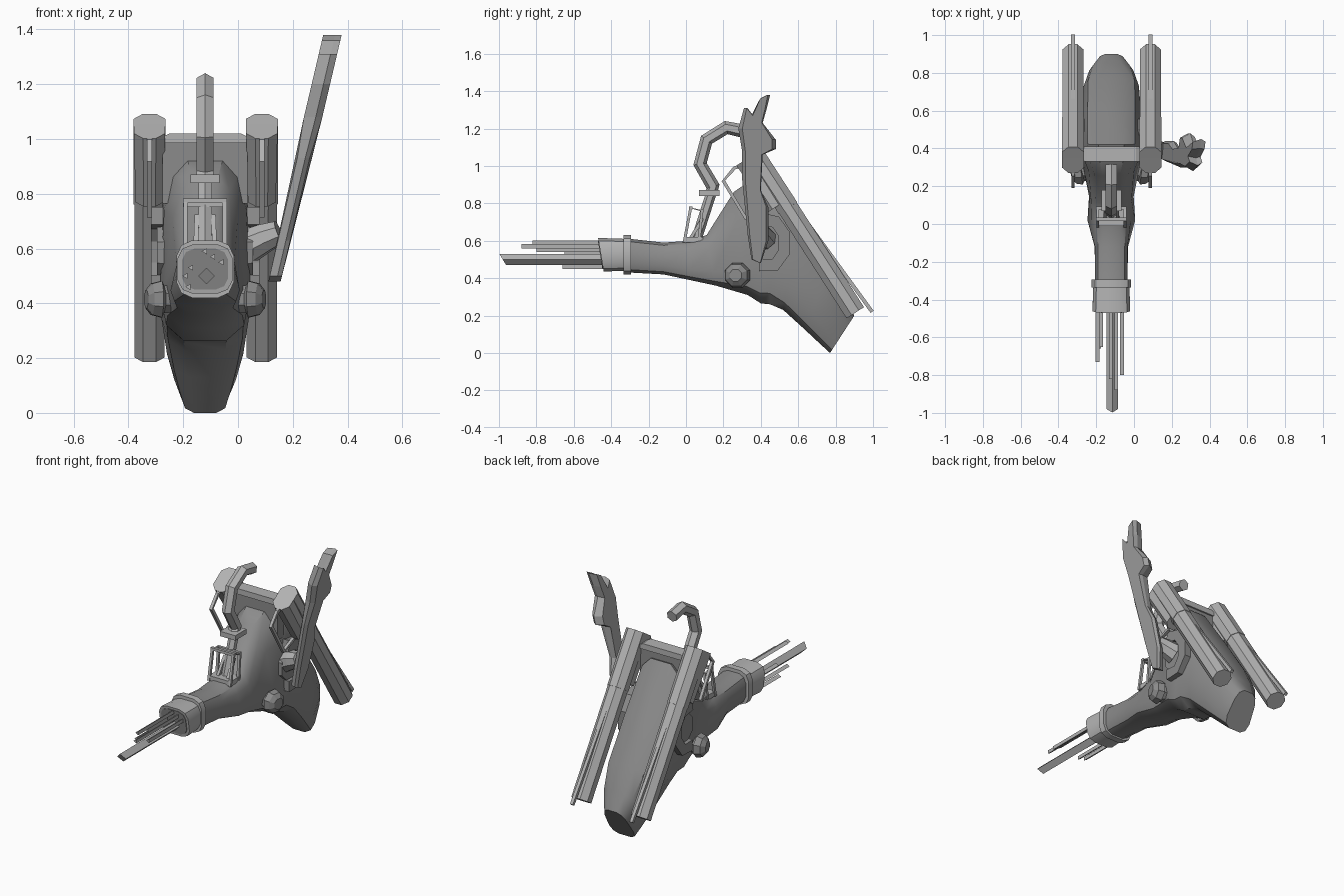
import bpy, bmesh, math
from mathutils import Vector

cube = bpy.data.objects.get("Cube")
if cube:
    bpy.data.objects.remove(cube, do_unlink=True)

CX = -0.12  # centre line of the hull


def material(name, value):
    m = bpy.data.materials.new(name)
    m.use_nodes = True
    col = (value, value, value, 1)
    m.diffuse_color = col
    m.node_tree.nodes["Principled BSDF"].inputs["Base Color"].default_value = col
    return m


HULL = material("dark grey", 0.26)
METAL = material("light grey", 0.45)
ARM = material("mid grey", 0.36)


def finish(name, bm, mat, angle=None):
    bmesh.ops.recalc_face_normals(bm, faces=bm.faces)
    me = bpy.data.meshes.new(name)
    bm.to_mesh(me)
    bm.free()
    me.materials.append(mat)
    ob = bpy.data.objects.new(name, me)
    bpy.context.collection.objects.link(ob)
    if angle:
        bpy.ops.object.select_all(action="DESELECT")
        ob.select_set(True)
        bpy.context.view_layer.objects.active = ob
        bpy.ops.object.shade_smooth_by_angle(angle=math.radians(angle))


def skin(name, rings, mat, angle=None):
    bm = bmesh.new()
    rows = [[bm.verts.new(p) for p in ring] for ring in rings]
    n = len(rows[0])
    for a, b in zip(rows, rows[1:]):
        for i in range(n):
            j = (i + 1) % n
            bm.faces.new((a[i], a[j], b[j], b[i]))
    bm.faces.new(rows[0])
    bm.faces.new(rows[-1])
    finish(name, bm, mat, angle)


def section(py, pz, qy, qz, top, bottom, n=12, power=0.6):
    """Rounded box outline between an upper point and a lower point."""
    peak = math.cos(math.pi / n) ** power
    ring = []
    for i in range(n):
        a = math.tau * (i + 0.5) / n
        c, s = math.cos(a), math.sin(a)
        u = math.copysign(abs(c) ** power, c) / peak
        v = math.copysign(abs(s) ** power, s) / peak
        t = (v + 1) / 2
        ring.append((CX + u * (bottom + (top - bottom) * t),
                     qy + (py - qy) * t, qz + (pz - qz) * t))
    return ring


def sweep(name, pts, radius, mat, sides=4):
    """Straight-sided tube along a path; radius may be one per point."""
    pts = [Vector(p) for p in pts]
    radii = radius if isinstance(radius, list) else [radius] * len(pts)
    rings = []
    for i, p in enumerate(pts):
        t = (pts[min(i + 1, len(pts) - 1)] - pts[max(i - 1, 0)]).normalized()
        ref = Vector((0, 0, 1)) if abs(t.x) > 0.7 else Vector((1, 0, 0))
        v = t.cross(ref).normalized()
        u = v.cross(t)
        ring = []
        for k in range(sides):
            a = math.tau * (k + 0.5) / sides
            ring.append(p + (u * math.cos(a) + v * math.sin(a)) * radii[i])
        rings.append(ring)
    skin(name, rings, mat)


def box(name, centre, size, mat):
    bm = bmesh.new()
    bmesh.ops.create_cube(bm, size=1)
    for v in bm.verts:
        v.co = Vector([c + s * k for c, s, k in zip(centre, size, v.co)])
    finish(name, bm, mat)


# Hull: neck, hood, and the long tail that slopes down at the back
skin("hull", [section(*s) for s in (
    (-0.30, 0.61, -0.30, 0.43, 0.085, 0.085),
    (-0.12, 0.59, -0.12, 0.42, 0.085, 0.09),
    (0.02, 0.60, 0.02, 0.39, 0.09, 0.14),
    (0.11, 0.63, 0.16, 0.36, 0.10, 0.125),
    (0.255, 0.86, 0.33, 0.31, 0.10, 0.17),
    (0.34, 0.92, 0.40, 0.265, 0.14, 0.175),
    (0.42, 0.95, 0.45, 0.26, 0.15, 0.17),
    (0.61, 0.68, 0.52, 0.23, 0.15, 0.165),
    (0.77, 0.44, 0.63, 0.13, 0.15, 0.135),
    (0.85, 0.30, 0.71, 0.055, 0.12, 0.11),
    (0.90, 0.20, 0.77, 0.0, 0.07, 0.09))], HULL, 35)

# Upright wall behind the hood with a light chamfered rim
box("rear_wall", (CX, 0.37, 0.88), (0.31, 0.06, 0.23), HULL)
skin("top_rim", [[(CX + sx * w, y, z) for sx, y in (
    (-1, 0.33), (1, 0.33), (1, 0.41), (-1, 0.41))]
    for w, z in ((0.16, 0.985), (0.16, 1.005), (0.13, 1.02))], METAL)

# Muzzle: collar, flared cap and recessed front plate
skin("muzzle_collar", [section(y, 0.63, y, 0.42, 0.105, 0.105)
                       for y in (-0.335, -0.295)], METAL, 30)
skin("muzzle_cap", [section(*s) for s in (
    (-0.47, 0.615, -0.44, 0.435, 0.1, 0.1),
    (-0.32, 0.61, -0.32, 0.44, 0.095, 0.095))], METAL, 30)
skin("muzzle_plate", [section(*s) for s in (
    (-0.471, 0.60, -0.447, 0.45, 0.084, 0.084),
    (-0.463, 0.60, -0.439, 0.45, 0.084, 0.084))], HULL)

# Main blade and thin prongs
skin("main_blade", [[(x, y + (z - 0.5) * -0.6, z) for x, z in (
    (-0.145, 0.50), (-0.115, 0.47), (-0.085, 0.50), (-0.115, 0.53))]
    for y in (-0.98, -0.43)], METAL)
for x, z, tip in ((-0.12, 0.59, -0.82), (-0.09, 0.57, -0.88), (-0.06, 0.55, -0.80),
                  (-0.17, 0.53, -0.65), (-0.19, 0.50, -0.73), (-0.18, 0.46, -0.66)):
    sweep("prong", [(x, tip, z), (x, -0.44, z)], 0.013, METAL, 3)

# Paired parts on both sides
for side in (-1, 1):
    x = CX + side * 0.205 + 0.002
    sweep("tank", [(x, 0.36, 1.06), (x, 0.545, 0.775), (x, 0.545, 0.775),
                   (x, 0.905, 0.215)], [0.063, 0.063, 0.06, 0.06], METAL, 8)
    sweep("tank_front_lobe", [(x, 0.318, 1.033), (x, 0.48, 0.78)],
          [0.062, 0.055], METAL, 8)
    sweep("tank_front_bracket", [(x, 0.30, 1.0), (x, 0.26, 0.99), (x, 0.20, 0.92),
                                 (x, 0.32, 0.72), (x, 0.42, 0.76)], 0.013, METAL)
    sweep("tank_rear_rod", [(x, 0.48, 0.84), (x, 0.53, 0.86), (x, 0.995, 0.22)],
          0.014, METAL)

    def out(d, y, z):
        return (CX + side * d, y, z)
    # Curved shoulder guard around a round core
    sweep("shoulder_guard", [out(0.165, y, z) for y, z in (
        (0.39, 0.72), (0.48, 0.70), (0.525, 0.635), (0.525, 0.54),
        (0.475, 0.47), (0.39, 0.47))], 0.047, HULL)
    sweep("shoulder_core", [out(0.08, 0.445, 0.585), out(0.175, 0.445, 0.585)],
          [0.115, 0.10], HULL, 8)
    sweep("side_knob", [out(0.10, 0.29, 0.415), out(0.155, 0.275, 0.415),
                        out(0.16, 0.275, 0.415), out(0.195, 0.27, 0.415),
                        out(0.215, 0.265, 0.415)],
          [0.05, 0.055, 0.072, 0.062, 0.035], HULL, 8)

# Raised arm on the left: a bevelled outline leaning outward
OUTLINE = ((.45, 1.38), (.40, 1.36), (.35, 1.27), (.31, 1.31), (.28, 1.20), (.30, 1.08),
           (.30, .93), (.33, .63), (.35, .50), (.40, .48), (.44, .60), (.44, .78),
           (.40, .87), (.41, 1.06), (.48, 1.09), (.48, 1.14), (.41, 1.23), (.43, 1.30))
skin("raised_arm", [[(0.138 + (z - 0.5) * 0.235 + d * (0.8 + 0.4 * (z > 1)),
                      0.385 + (y - 0.385) * spread, z) for y, z in OUTLINE]
                    for d, spread in ((-0.028, 0.75), (0.008, 1), (0.028, 0.8))], ARM)
sweep("arm_joint", [(0.04, 0.42, 0.61), (0.10, 0.40, 0.64), (0.15, 0.39, 0.66)],
      [0.065, 0.055, 0.045], METAL, 8)

# Crooked pipe with its thin stem and collar
sweep("pipe_stem", [(CX, 0.05, 0.59), (CX, 0.14, 0.87)], 0.028, METAL, 6)
box("pipe_collar", (CX, 0.125, 0.855), (0.105, 0.11, 0.03), METAL)
sweep("crooked_pipe", [(CX, 0.13, 0.85), (CX, 0.145, 0.89), (CX, 0.075, 1.01),
                       (CX, 0.11, 1.14), (CX, 0.215, 1.205), (CX, 0.31, 1.185)],
      0.036, METAL, 6)

# Open cage around the stem
for side in (-1, 1):
    x = CX + side * 0.072
    sweep("cage_side", [(x, -0.01, 0.59), (x, 0.025, 0.775), (x, 0.085, 0.76),
                        (x, 0.07, 0.60)], 0.011, METAL)
    sweep("cage_strut", [(CX + side * 0.035, 0.01, 0.59),
                         (CX + side * 0.03, 0.09, 0.72)], 0.012, METAL)
for y, z in ((0.025, 0.775), (0.085, 0.76)):
    sweep("cage_crossbar", [(CX - 0.08, y, z), (CX + 0.08, y, z)], 0.012, METAL)
box("cage_base", (CX, 0.04, 0.605), (0.15, 0.1, 0.03), METAL)
